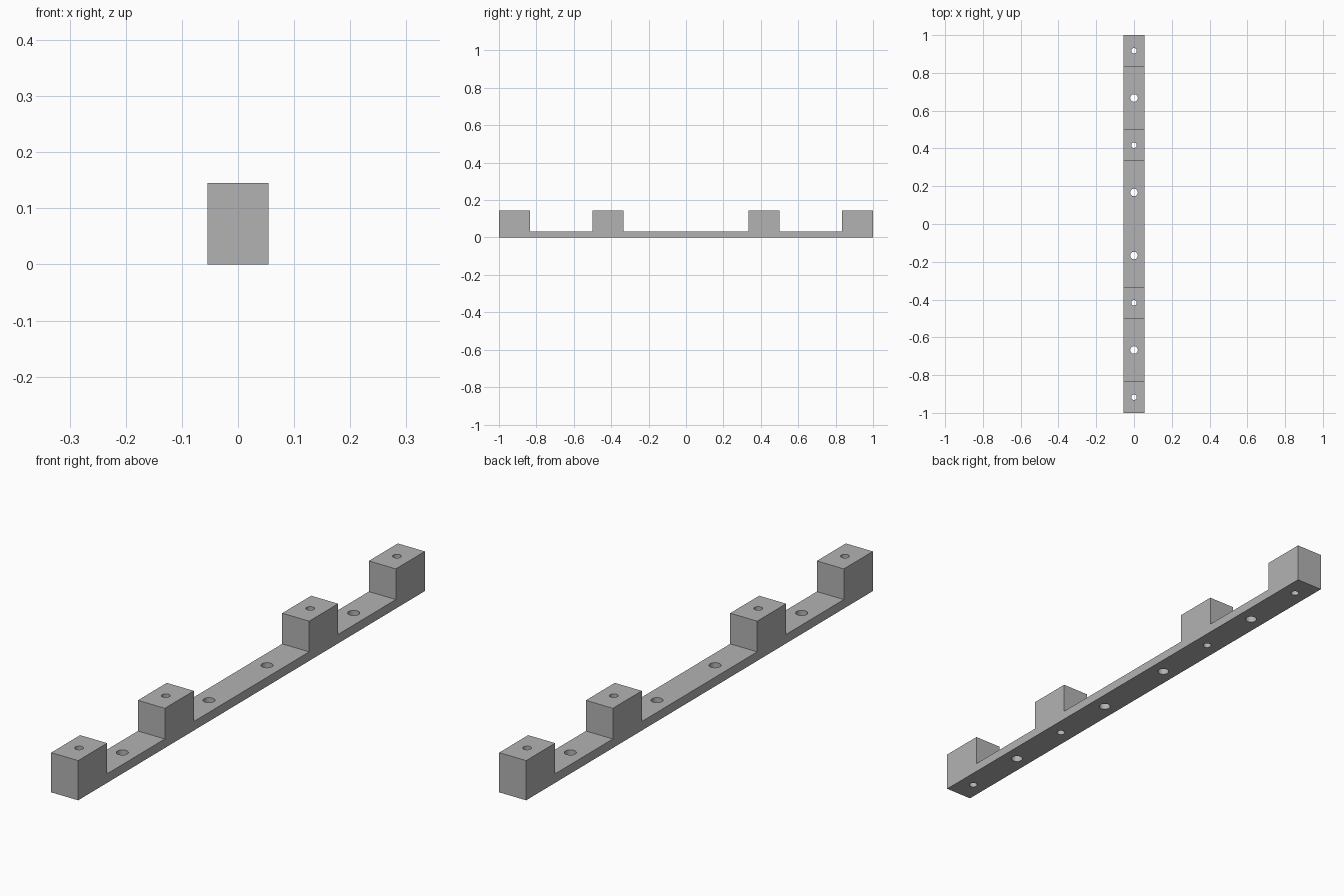
import bpy, bmesh, math
from mathutils import Matrix

if "Cube" in bpy.data.objects:
    bpy.data.objects.remove(bpy.data.objects["Cube"], do_unlink=True)

WIDTH, HEIGHT, BASE = 0.109, 0.145, 0.033
BLOCKS = [(-1, -0.833), (-0.5, -0.333), (0.333, 0.5), (0.833, 1)]
HOLES = [(0.917, 0.0145), (0.417, 0.0145), (0.667, 0.02), (0.167, 0.02)]

grey = bpy.data.materials.new("plain grey")
grey.use_nodes = True
colour = (0.45, 0.45, 0.45, 1)
grey.diffuse_color = colour
grey.node_tree.nodes["Principled BSDF"].inputs["Base Color"].default_value = colour


def make_object(name, bm):
    bmesh.ops.recalc_face_normals(bm, faces=bm.faces)
    mesh = bpy.data.meshes.new(name)
    bm.to_mesh(mesh)
    bm.free()
    mesh.materials.append(grey)
    obj = bpy.data.objects.new(name, mesh)
    bpy.context.collection.objects.link(obj)
    return obj


# Rail with four raised blocks: side outline extruded across the width
outline = [(1, 0), (-1, 0)]
for start, end in BLOCKS:
    if start > -1:
        outline.append((start, BASE))
    outline += [(start, HEIGHT), (end, HEIGHT)]
    if end < 1:
        outline.append((end, BASE))
bm = bmesh.new()
side = bm.faces.new([bm.verts.new((-WIDTH / 2, y, z)) for y, z in outline])
extruded = bmesh.ops.extrude_face_region(bm, geom=[side])["geom"]
bmesh.ops.translate(bm, vec=(WIDTH, 0, 0),
                    verts=[v for v in extruded if isinstance(v, bmesh.types.BMVert)])
rail = make_object("mounting_rail", bm)

# Cutter for the through holes: narrow in the blocks, wide in the thin strip
bm = bmesh.new()
for y, radius in HOLES:
    for sign in (-1, 1):
        bmesh.ops.create_cone(bm, cap_ends=True, segments=32, radius1=radius,
                              radius2=radius, depth=HEIGHT * 2,
                              matrix=Matrix.Translation((0, sign * y, HEIGHT / 2)))
cutter = make_object("hole_cutter", bm)

# Drill the holes, then discard the cutter
drill = rail.modifiers.new("holes", "BOOLEAN")
drill.operation = "DIFFERENCE"
drill.solver = "EXACT"
drill.object = cutter
bpy.context.view_layer.objects.active = rail
rail.select_set(True)
cutter.select_set(False)
bpy.ops.object.modifier_apply(modifier=drill.name)
bpy.data.objects.remove(cutter, do_unlink=True)

# Smooth hole walls with crisp rims
bpy.ops.object.shade_smooth_by_angle(angle=math.radians(30))
